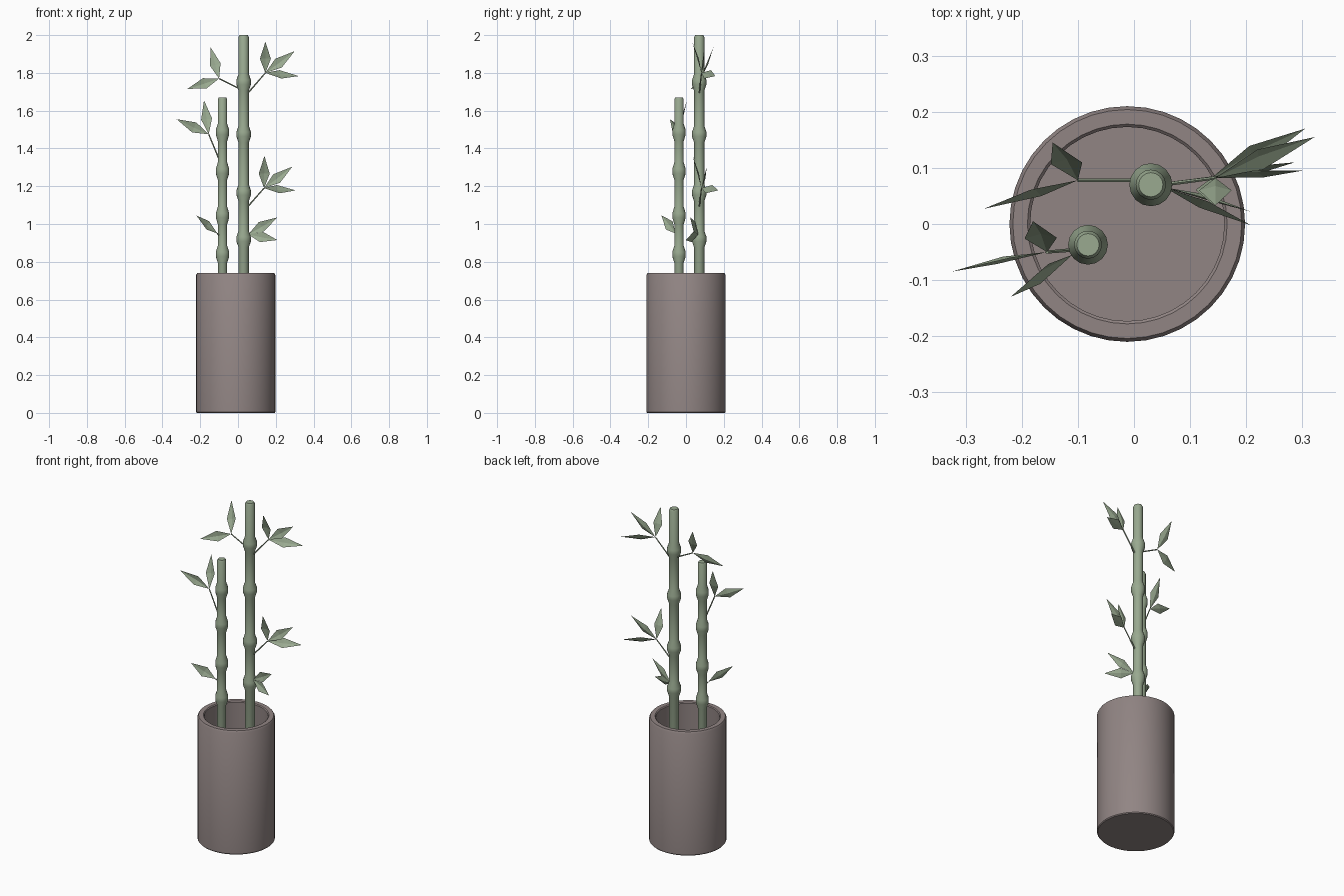
import bpy, bmesh, math
from mathutils import Vector

if "Cube" in bpy.data.objects:
    bpy.data.objects.remove(bpy.data.objects["Cube"])


def material(name, rgb):
    m = bpy.data.materials.new(name)
    m.diffuse_color = (*rgb, 1)
    m.use_nodes = True
    m.node_tree.nodes["Principled BSDF"].inputs["Base Color"].default_value = m.diffuse_color
    return m


CLAY = material("taupe_clay", (0.285, 0.235, 0.23))
GREEN = material("bamboo_green", (0.32, 0.40, 0.28))


def make(name, bm, mat, angle=None):
    me = bpy.data.meshes.new(name)
    bm.to_mesh(me)
    bm.free()
    ob = bpy.data.objects.new(name, me)
    bpy.context.collection.objects.link(ob)
    me.materials.append(mat)
    if angle:
        bpy.ops.object.select_all(action='DESELECT')
        ob.select_set(True)
        bpy.context.view_layer.objects.active = ob
        bpy.ops.object.shade_smooth_by_angle(angle=math.radians(angle))
    return ob


def lathe(name, profile, x, y, sides, mat, angle):
    """Spin a (radius, z) profile around a vertical axis at x, y."""
    bm = bmesh.new()
    vs = [bm.verts.new((x + r, y, z)) for r, z in profile]
    es = [bm.edges.new(p) for p in zip(vs, vs[1:])]
    bmesh.ops.spin(bm, geom=vs + es, cent=(x, y, 0), axis=(0, 0, 1),
                   angle=math.tau, steps=sides, use_duplicate=False)
    bmesh.ops.remove_doubles(bm, verts=bm.verts, dist=1e-4)
    bmesh.ops.recalc_face_normals(bm, faces=bm.faces)
    return make(name, bm, mat, angle)


def stalk(name, x, y, r, nodes, top):
    """Cane with swollen joints and a slightly rounded top."""
    prof = [(0, 0.04), (r, 0.04)]
    for z in nodes:
        prof += [(r, z - 0.045), (r * 1.42, z - 0.012),
                 (r * 1.42, z + 0.012), (r, z + 0.045)]
    prof += [(r, top - 0.01), (r * 0.8, top), (0, top)]
    lathe(name, prof, x, y, 16, GREEN, 40)


def twig(name, a, b, r=0.004):
    a, b = Vector(a), Vector(b)
    bm = bmesh.new()
    bmesh.ops.create_cone(bm, cap_ends=True, segments=6, radius1=r,
                          radius2=r * 0.8, depth=(b - a).length)
    rot = (b - a).to_track_quat('Z', 'Y').to_matrix().to_4x4()
    rot.translation = (a + b) / 2
    bm.transform(rot)
    make(name, bm, GREEN, 50)


def leaf(name, base, tip, normal=(0, -1, 0.35), width=0.058):
    """Diamond blade folded along its midrib."""
    a, b = Vector(base), Vector(tip)
    d = b - a
    side = d.cross(Vector(normal)).normalized()
    up = side.cross(d).normalized()
    mid = a + d * 0.45
    bm = bmesh.new()
    va, vb = bm.verts.new(a), bm.verts.new(b)
    vc = bm.verts.new(mid - up * 0.008)
    vl = bm.verts.new(mid + side * width / 2)
    vr = bm.verts.new(mid - side * width / 2)
    for f in ((va, vl, vc), (vl, vb, vc), (vb, vr, vc), (vr, va, vc)):
        bm.faces.new(f)
    make(name, bm, GREEN)


# Pot: hollow cylinder with a bevelled rim
lathe("pot", [(0, 0), (0.206, 0), (0.21, 0.005), (0.21, 0.73), (0.204, 0.74),
              (0.178, 0.74), (0.173, 0.735), (0.173, 0.04), (0, 0.04)],
      -0.012, 0, 40, CLAY, 35)

# Canes
stalk("tall_cane", 0.03, 0.07, 0.027, (0.92, 1.165, 1.475, 1.75), 2.0)
stalk("short_cane", -0.082, -0.037, 0.025, (0.84, 1.045, 1.28, 1.485), 1.67)

# Sprigs: twig start, twig end, then leaf tips with the way each leaf faces
FRONT, TILT = (0, -1, 0.2), (0, -1, 0.8)
sprigs = {
    "tall_upper_right": ((0.05, 0.07, 1.69), (0.145, 0.082, 1.80),
                         [((0.145, 0.033, 1.965), FRONT),
                          ((0.30, 0.095, 1.915), FRONT),
                          ((0.322, 0.155, 1.783), TILT)]),
    "tall_middle_right": ((0.05, 0.07, 1.09), (0.138, 0.082, 1.19),
                          [((0.14, 0.035, 1.36), FRONT),
                           ((0.287, 0.11, 1.303), FRONT),
                           ((0.305, 0.17, 1.178), TILT)]),
    "tall_upper_left": ((0.01, 0.078, 1.715), (-0.1, 0.078, 1.77),
                        [((-0.145, 0.145, 1.935), FRONT),
                         ((-0.268, 0.027, 1.715), FRONT)]),
    "tall_lower_right": ((0.04, 0.07, 0.92), (0.055, 0.065, 0.945),
                         [((0.208, 0.022, 1.035), FRONT),
                          ((0.208, -0.002, 0.915), FRONT)]),
    "short_upper_left": ((-0.095, -0.045, 1.33), (-0.155, -0.05, 1.475),
                         [((-0.18, 0.005, 1.655), FRONT),
                          ((-0.325, -0.085, 1.555), FRONT)]),
    "short_lower_left": ((-0.09, -0.04, 0.93), (-0.11, -0.055, 0.95),
                         [((-0.22, -0.13, 1.045), TILT)]),
}
for name, (start, end, tips) in sprigs.items():
    twig(name + "_twig", start, end)
    for i, (tip, facing) in enumerate(tips):
        leaf(f"{name}_leaf_{i + 1}", end, tip, facing)
